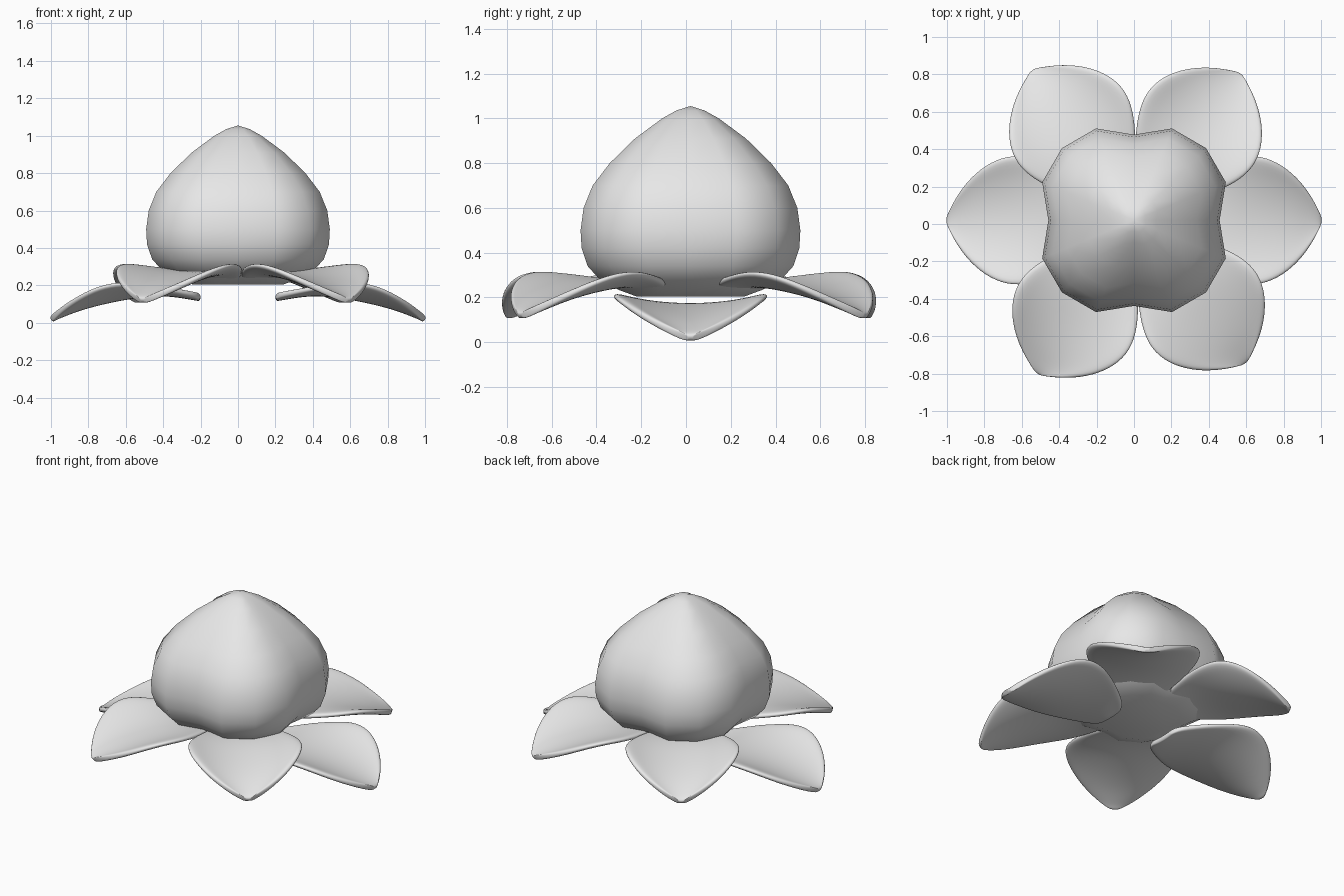
import bpy, bmesh, math
from mathutils import Matrix

cube = bpy.data.objects.get("Cube")
if cube:
    bpy.data.objects.remove(cube, do_unlink=True)

grey = bpy.data.materials.new("pale_grey")
grey.use_nodes = True
grey.diffuse_color = (0.8, 0.8, 0.8, 1)
grey.node_tree.nodes["Principled BSDF"].inputs["Base Color"].default_value = (0.8, 0.8, 0.8, 1)


def add_object(name, bm):
    bmesh.ops.recalc_face_normals(bm, faces=bm.faces)
    mesh = bpy.data.meshes.new(name)
    bm.to_mesh(mesh)
    bm.free()
    mesh.materials.append(grey)
    ob = bpy.data.objects.new(name, mesh)
    bpy.context.collection.objects.link(ob)
    bpy.ops.object.select_all(action='DESELECT')
    ob.select_set(True)
    bpy.context.view_layer.objects.active = ob
    bpy.ops.object.shade_smooth_by_angle(angle=math.radians(60))
    return ob


def skin(bm, rows, closed):
    """Join neighbouring rows of vertices with quads."""
    for a, b in zip(rows, rows[1:]):
        n = len(a)
        for i in range(n if closed else n - 1):
            j = (i + 1) % n
            bm.faces.new((a[i], a[j], b[j], b[i]))


CENTRE_Y = 0.02

# Bud: a four-lobed pointed body, given as (radius at the lobes, height)
bud_profile = [(0.27, 0.205), (0.36, 0.235), (0.45, 0.28), (0.51, 0.34), (0.54, 0.42),
               (0.545, 0.5), (0.53, 0.6), (0.485, 0.7), (0.4, 0.8), (0.275, 0.91),
               (0.14, 1.0), (0.07, 1.035)]
lobe = (0.84, 0.975, 1.0, 0.975)
SIDES = 16
bm = bmesh.new()
rings = []
for radius, z in bud_profile:
    ring = []
    for i in range(SIDES):
        a = math.tau * i / SIDES
        r = radius * lobe[i % 4]
        ring.append(bm.verts.new((r * math.cos(a), CENTRE_Y + r * math.sin(a), z)))
    rings.append(ring)
skin(bm, rings, True)
bm.faces.new(rings[0])
tip = bm.verts.new((0, CENTRE_Y, 1.055))
for i in range(SIDES):
    bm.faces.new((rings[-1][i], rings[-1][(i + 1) % SIDES], tip))
add_object("bud", bm)

# Petal: rows of (distance out, half width, middle height, edge height)
petal_rows = [(0.2, 0.08, 0.13, 0.14), (0.22, 0.14, 0.135, 0.15), (0.28, 0.19, 0.145, 0.16),
              (0.38, 0.26, 0.16, 0.18), (0.5, 0.325, 0.155, 0.2), (0.62, 0.355, 0.135, 0.215),
              (0.74, 0.33, 0.11, 0.195), (0.85, 0.255, 0.08, 0.14), (0.93, 0.16, 0.05, 0.085),
              (0.98, 0.07, 0.03, 0.04), (1.0, 0.01, 0.015, 0.015)]
COLUMNS = 9


def petal(name, angle, length, lift):
    bm = bmesh.new()
    rows = []
    for out, half, mid, edge in petal_rows:
        row = []
        for c in range(COLUMNS):
            u = 2 * c / (COLUMNS - 1) - 1
            row.append(bm.verts.new((out * length, half * u, mid + (edge - mid) * u * u + lift)))
        rows.append(row)
    skin(bm, rows, False)
    bm.transform(Matrix.Translation((0, CENTRE_Y, 0)) @ Matrix.Rotation(math.radians(angle), 4, 'Z'))
    ob = add_object(name, bm)
    thick = ob.modifiers.new("thickness", 'SOLIDIFY')
    thick.thickness = 0.034
    thick.offset = 0
    smooth = ob.modifiers.new("rounding", 'SUBSURF')
    smooth.levels = smooth.render_levels = 2


# Two low side petals and four raised diagonal ones
for name, angle, length, lift in [
        ("left_petal", 0, 1.0, 0.0), ("right_petal", 180, 1.0, 0.0),
        ("back_left_petal", 54, 0.965, 0.1), ("back_right_petal", 124, 0.965, 0.1),
        ("front_right_petal", 238, 0.965, 0.1), ("front_left_petal", 308, 0.965, 0.1)]:
    petal(name, angle, length, lift)
